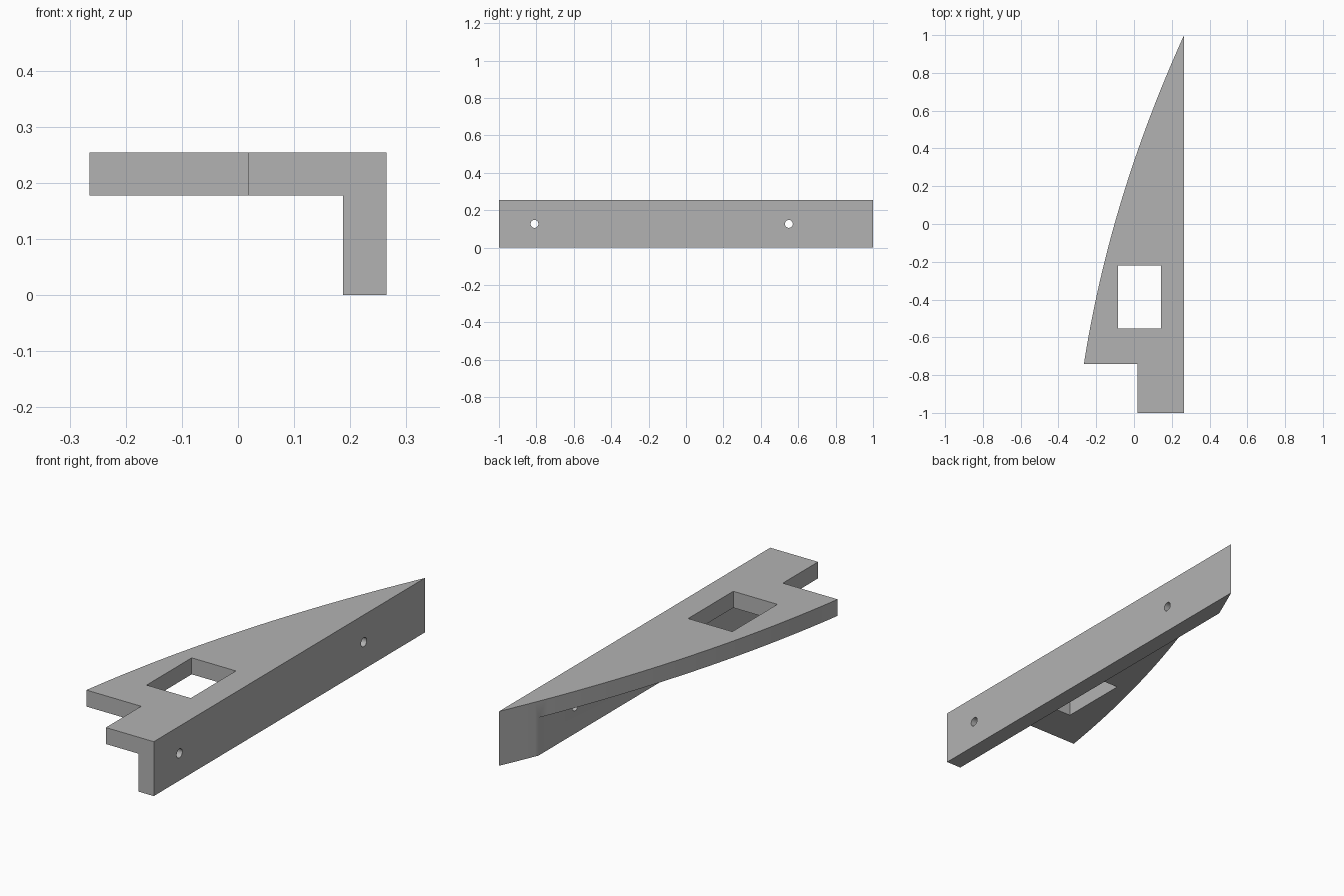
import bpy, bmesh, math
from mathutils import Matrix, Vector

default = bpy.data.objects.get("Cube")
if default:
    bpy.data.objects.remove(default, do_unlink=True)

LEFT, RIGHT, HEIGHT = -0.265, 0.265, 0.254
NOTCH_X, NOTCH_Y = 0.018, -0.74
WALL_X, PLATE_Z = 0.187, 0.177

grey = bpy.data.materials.new("plain grey")
grey.use_nodes = True
colour = (0.45, 0.45, 0.45, 1)
grey.diffuse_color = colour
grey.node_tree.nodes["Principled BSDF"].inputs["Base Color"].default_value = colour


def make_object(name, bm):
    bmesh.ops.recalc_face_normals(bm, faces=bm.faces)
    mesh = bpy.data.meshes.new(name)
    bm.to_mesh(mesh)
    bm.free()
    mesh.materials.append(grey)
    obj = bpy.data.objects.new(name, mesh)
    bpy.context.collection.objects.link(obj)
    return obj


def box(name, low, high):
    low, high = Vector(low), Vector(high)
    bm = bmesh.new()
    place = Matrix.Translation((low + high) / 2) @ Matrix.Diagonal((high - low).to_4d())
    bmesh.ops.create_cube(bm, size=1, matrix=place)
    return make_object(name, bm)


def bolt_hole(name, y):
    bm = bmesh.new()
    place = Matrix.Translation((RIGHT, y, HEIGHT / 2)) @ Matrix.Rotation(math.pi / 2, 4, "Y")
    bmesh.ops.create_cone(bm, cap_ends=True, segments=32, radius1=0.021,
                          radius2=0.021, depth=0.4, matrix=place)
    return make_object(name, bm)


# Bracket outline: straight outer side, bowed inner side, notched front corner
outline = [(NOTCH_X, NOTCH_Y), (NOTCH_X, -1), (RIGHT, -1)]
steps = 32
for i in range(steps + 1):
    t = 1 - i / steps
    bow = 0.26 * t * (1 - t)
    outline.append((LEFT + (RIGHT - LEFT) * t - bow, NOTCH_Y + (1 - NOTCH_Y) * t))

bm = bmesh.new()
base = bm.faces.new([bm.verts.new((x, y, 0)) for x, y in outline])
top = bmesh.ops.extrude_face_region(bm, geom=[base])["geom"]
bmesh.ops.translate(bm, vec=(0, 0, HEIGHT),
                    verts=[v for v in top if isinstance(v, bmesh.types.BMVert)])
bracket = make_object("angle_bracket", bm)

# Undercut leaves a flat plate on a side wall; window and bolt holes go through
cutters = [
    box("undercut", (-1, -2, -1), (WALL_X, 2, PLATE_Z)),
    box("window", (-0.085, -0.553, 0.1), (0.143, -0.22, 0.4)),
    bolt_hole("front_hole", -0.81),
    bolt_hole("back_hole", 0.55),
]
bpy.context.view_layer.objects.active = bracket
for cutter in cutters:
    cutter.hide_render = True
    cut = bracket.modifiers.new(cutter.name, "BOOLEAN")
    cut.operation, cut.solver, cut.object = "DIFFERENCE", "EXACT", cutter
    bpy.ops.object.modifier_apply(modifier=cut.name)
    bpy.data.objects.remove(cutter, do_unlink=True)

# Smooth curve and holes, sharp corners
bpy.ops.object.select_all(action="DESELECT")
bracket.select_set(True)
bpy.ops.object.shade_smooth_by_angle(angle=math.radians(30))
